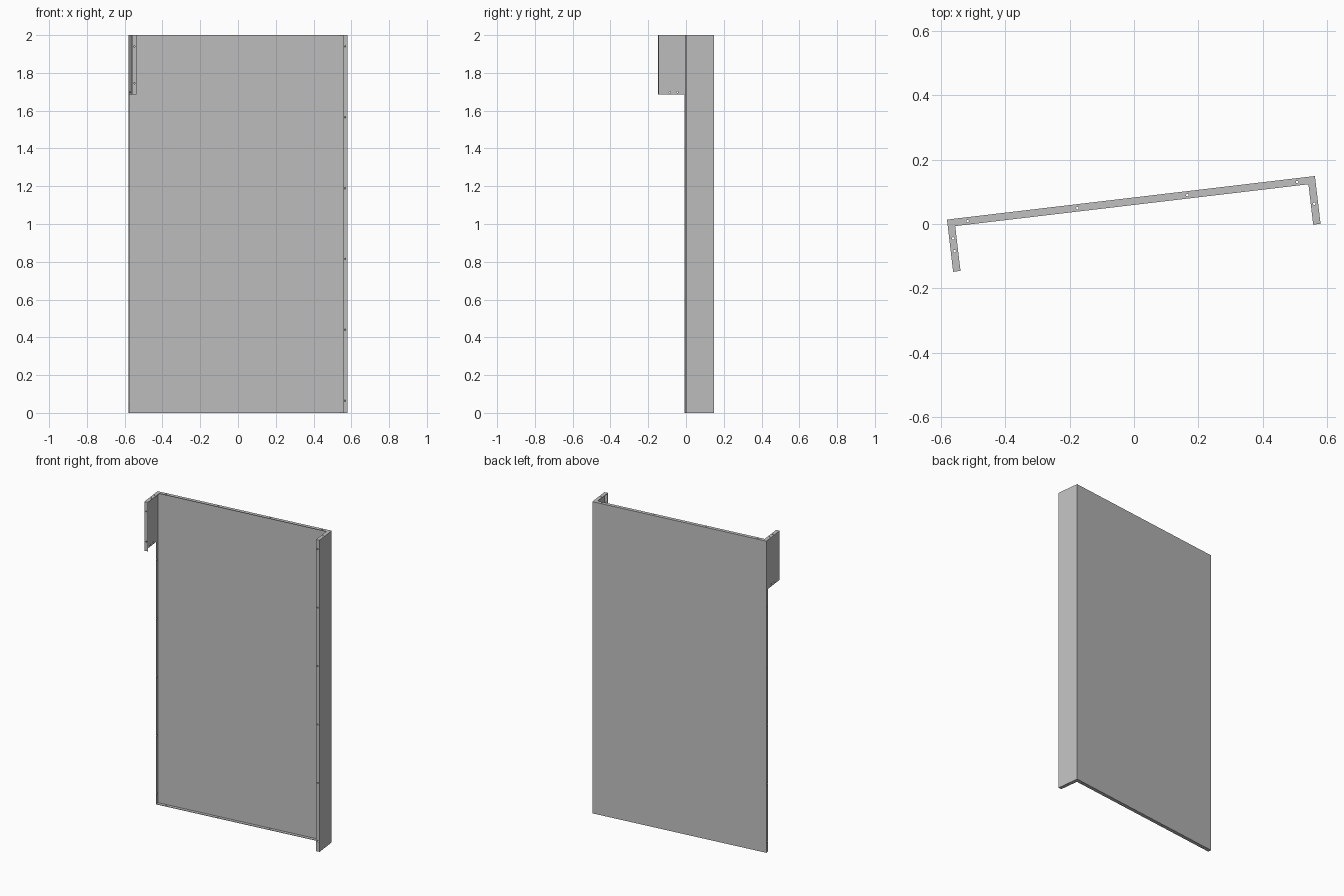
import bpy, bmesh, math
from mathutils import Matrix, Vector

cube = bpy.data.objects.get("Cube")
if cube:
    bpy.data.objects.remove(cube, do_unlink=True)

# One plain sheet-metal colour
GREY = (0.53, 0.53, 0.53, 1.0)
mat = bpy.data.materials.new("light grey metal")
mat.use_nodes = True
mat.diffuse_color = GREY
mat.node_tree.nodes["Principled BSDF"].inputs["Base Color"].default_value = GREY

# Local frame: x along the panel, -y forward, origin at the rear -x corner
FRAME = Matrix.Translation((-0.58, 0.0137, 0)) @ Matrix.Rotation(math.radians(6.75), 4, 'Z')
L, H = 1.149, 2.0          # panel length and height
T, D = 0.003, 0.023        # sheet thickness and folded edge depth
RIGHT, LEFT = 0.149, 0.163 # how far the side wings reach forward
LOW = 1.685                # bottom of the short wing
R = 0.004                  # screw hole radius
AXES = {'x': Matrix.Rotation(math.pi / 2, 4, 'Y'),
        'y': Matrix.Rotation(math.pi / 2, 4, 'X'),
        'z': Matrix.Identity(4)}


def make_object(name, bm):
    mesh = bpy.data.meshes.new(name)
    bm.to_mesh(mesh)
    bm.free()
    obj = bpy.data.objects.new(name, mesh)
    obj.matrix_world = FRAME
    bpy.context.scene.collection.objects.link(obj)
    return obj


def plate(name, x, y, z, axis='z', holes=()):
    """Sheet between three (min, max) ranges, with round holes drilled along an axis."""
    lo, hi = (Vector(p) for p in zip(x, y, z))
    bm = bmesh.new()
    bmesh.ops.create_cube(bm, size=1, matrix=Matrix.Translation((lo + hi) / 2)
                          @ Matrix.Diagonal((*(hi - lo), 1)))
    obj = make_object(name, bm)
    obj.data.materials.append(mat)
    if holes:
        bm = bmesh.new()
        for p in holes:
            bmesh.ops.create_cone(bm, cap_ends=True, segments=12, radius1=R, radius2=R,
                                  depth=0.012, matrix=Matrix.Translation(p) @ AXES[axis])
        cutter = make_object("hole_cutter", bm)
        cutter.hide_render = True
        mod = obj.modifiers.new("holes", 'BOOLEAN')
        mod.operation, mod.solver, mod.object = 'DIFFERENCE', 'EXACT', cutter
        graph = bpy.context.evaluated_depsgraph_get()
        drilled = bpy.data.meshes.new_from_object(obj.evaluated_get(graph))
        obj.modifiers.clear()
        obj.data = drilled
        bpy.data.objects.remove(cutter, do_unlink=True)
    return obj


heights = [0.065 + 0.375 * i for i in range(6)]
spots = [0.063 + 0.343 * i for i in range(4)]

# Main panel: back sheet with edges folded forward
plate("back_sheet", (0, L), (-T, 0), (0, H))
for name, z0 in (("panel_top_edge", H - T), ("panel_bottom_edge", 0)):
    plate(name, (T, L - T), (-D, -T), (z0, z0 + T), 'z',
          [(u, -0.012, z0 + T / 2) for u in spots])
plate("panel_side_edge", (0, T), (-D, -T), (0, LOW), 'x',
      [(T / 2, -0.014, z) for z in heights[:5]])

# Full-height wing on the +x side, with a front lip and closed ends
plate("tall_wing_sheet", (L - T, L), (-RIGHT, -T), (0, H))
plate("tall_wing_lip", (L - D, L - T), (-RIGHT, -RIGHT + T), (0, H), 'y',
      [(L - 0.012, -RIGHT + T / 2, z) for z in heights])
for name, z0 in (("tall_wing_top_edge", H - T), ("tall_wing_bottom_edge", 0)):
    plate(name, (L - D, L - T), (-RIGHT + T, -D), (z0, z0 + T), 'z',
          [(L - 0.012, -0.085, z0 + T / 2)])

# Short wing at the top of the -x side
pair = (-0.06, -0.10)
plate("short_wing_sheet", (0, T), (-LEFT, -T), (LOW, H), 'x',
      [(T / 2, y, LOW + 0.013) for y in pair])
plate("short_wing_lip", (T, D), (-LEFT, -LEFT + T), (LOW, H), 'y',
      [(0.012, -LEFT + T / 2, z) for z in (1.745, 1.94)])
plate("short_wing_top_edge", (T, D), (-LEFT + T, -D), (H - T, H), 'z',
      [(0.012, y, H - T / 2) for y in pair])
